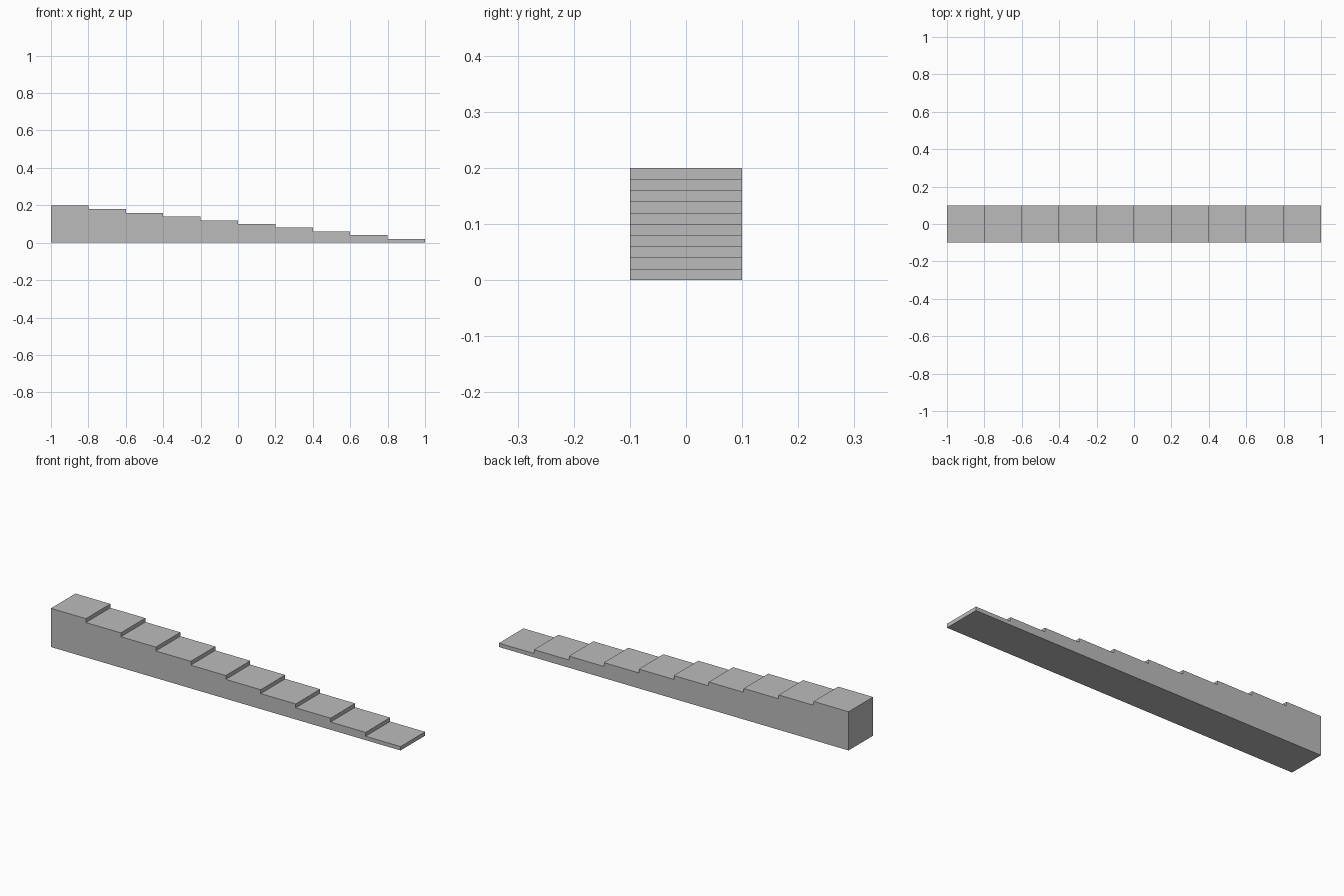
import bpy
import bmesh

STEPS = 10
RUN = 0.2      # tread length along x
RISE = 0.02    # height of each step
HALF_WIDTH = 0.1

# Remove the default object
cube = bpy.data.objects.get("Cube")
if cube:
    bpy.data.objects.remove(cube, do_unlink=True)

# Plain grey material
GREY = (0.5, 0.5, 0.5, 1.0)
grey = bpy.data.materials.new("plain_grey")
grey.use_nodes = True
grey.diffuse_color = GREY
bsdf = next(n for n in grey.node_tree.nodes if n.type == "BSDF_PRINCIPLED")
bsdf.inputs["Base Color"].default_value = GREY

# Stepped side profile, descending from -x to +x
profile = [(1, 0), (-1, 0)]
for i in range(STEPS):
    height = (STEPS - i) * RISE
    left = -1 + i * RUN
    profile += [(left, height), (left + RUN, height)]

# Extrude the profile across the width
bm = bmesh.new()
side = bm.faces.new([bm.verts.new((x, -HALF_WIDTH, z)) for x, z in profile])
result = bmesh.ops.extrude_face_region(bm, geom=[side], use_keep_orig=True)
moved = [v for v in result["geom"] if isinstance(v, bmesh.types.BMVert)]
bmesh.ops.translate(bm, verts=moved, vec=(0, 2 * HALF_WIDTH, 0))
bmesh.ops.recalc_face_normals(bm, faces=bm.faces)

mesh = bpy.data.meshes.new("staircase")
bm.to_mesh(mesh)
bm.free()
mesh.materials.append(grey)
staircase = bpy.data.objects.new("staircase", mesh)
bpy.context.collection.objects.link(staircase)
